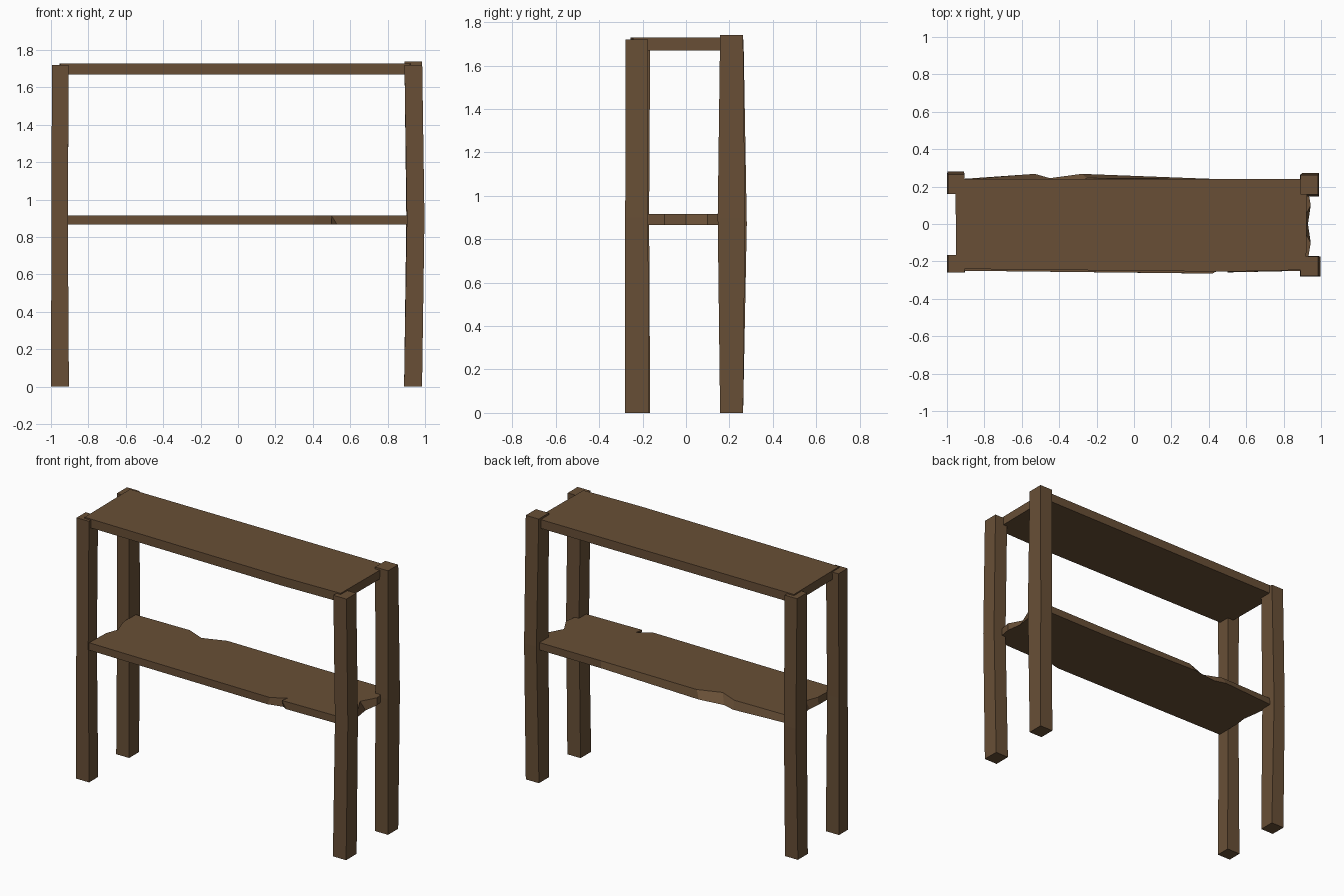
import bpy, bmesh

wood = bpy.data.materials.new("dark brown wood")
wood.diffuse_color = (0.138, 0.078, 0.037, 1)


def loft(name, rings):
    """Solid through stacked rings of equal length, capped at both ends."""
    bm = bmesh.new()
    loops = [[bm.verts.new(p) for p in ring] for ring in rings]
    n = len(loops[0])
    bm.faces.new(loops[0][::-1])
    bm.faces.new(loops[-1])
    for lo, hi in zip(loops, loops[1:]):
        for i in range(n):
            j = (i + 1) % n
            bm.faces.new((lo[i], lo[j], hi[j], hi[i]))
    bmesh.ops.recalc_face_normals(bm, faces=bm.faces)
    # Keep the concave caps and bent sides clean
    bmesh.ops.triangulate(bm, faces=[f for f in bm.faces if len(f.verts) > 4])
    mesh = bpy.data.meshes.new(name)
    bm.to_mesh(mesh)
    bm.free()
    mesh.materials.append(wood)
    obj = bpy.data.objects.new(name, mesh)
    bpy.context.collection.objects.link(obj)


def leg(name, sections):
    """Square post; each section is z, x0, x1, y0, y1."""
    loft(name, [[(x0, y0, z), (x1, y0, z), (x1, y1, z), (x0, y1, z)]
                for z, x0, x1, y0, y1 in sections])


def board(name, bottom, top, z0, z1):
    loft(name, [[(x, y, z0) for x, y in bottom], [(x, y, z1) for x, y in top]])


# Four slightly bowed legs
leg("front_left_leg", [(0, -1, -0.904, -0.26, -0.165),
                       (0.9, -0.997, -0.91, -0.26, -0.17),
                       (1.72, -0.995, -0.905, -0.26, -0.165)])
leg("front_right_leg", [(0, 0.888, 0.984, -0.28, -0.17),
                        (0.9, 0.903, 0.997, -0.28, -0.175),
                        (1.72, 0.89, 0.985, -0.278, -0.175)])
leg("back_left_leg", [(0, -1, -0.906, 0.16, 0.263),
                      (0.87, -0.997, -0.91, 0.165, 0.28),
                      (1.72, -0.995, -0.905, 0.16, 0.265)])
leg("back_right_leg", [(0, 0.888, 0.984, 0.157, 0.263),
                       (0.9, 0.9, 0.99, 0.146, 0.272),
                       (1.74, 0.89, 0.984, 0.157, 0.263)])

# Top shelf, almost straight
outline = [(-0.95, -0.24), (0.5, -0.255), (0.92, -0.245),
           (0.925, 0.24), (0.4, 0.24), (-0.955, 0.24)]
board("top_shelf", outline, outline, 1.67, 1.728)

# Lower shelf with chipped edges
lower_bottom = [(-0.91, -0.25), (0.40, -0.265), (0.50, -0.24), (0.53, -0.258), (0.92, -0.25),
                (0.945, -0.10), (0.93, 0.0), (0.945, 0.10), (0.92, 0.24),
                (0.45, 0.24), (-0.28, 0.268), (-0.45, 0.245), (-0.53, 0.268),
                (-0.93, 0.24), (-0.915, 0.10), (-0.90, 0.0), (-0.91, -0.08)]
lower_top = [(-0.91, -0.25), (0.42, -0.265), (0.51, -0.21), (0.50, -0.258), (0.92, -0.25),
             (0.945, -0.10), (0.89, 0.0), (0.945, 0.10), (0.92, 0.24),
             (0.45, 0.24), (-0.25, 0.245), (-0.40, 0.19), (-0.52, 0.24),
             (-0.92, 0.235), (-0.91, 0.10), (-0.875, 0.0), (-0.905, -0.08)]
board("lower_shelf", lower_bottom, lower_top, 0.866, 0.915)
